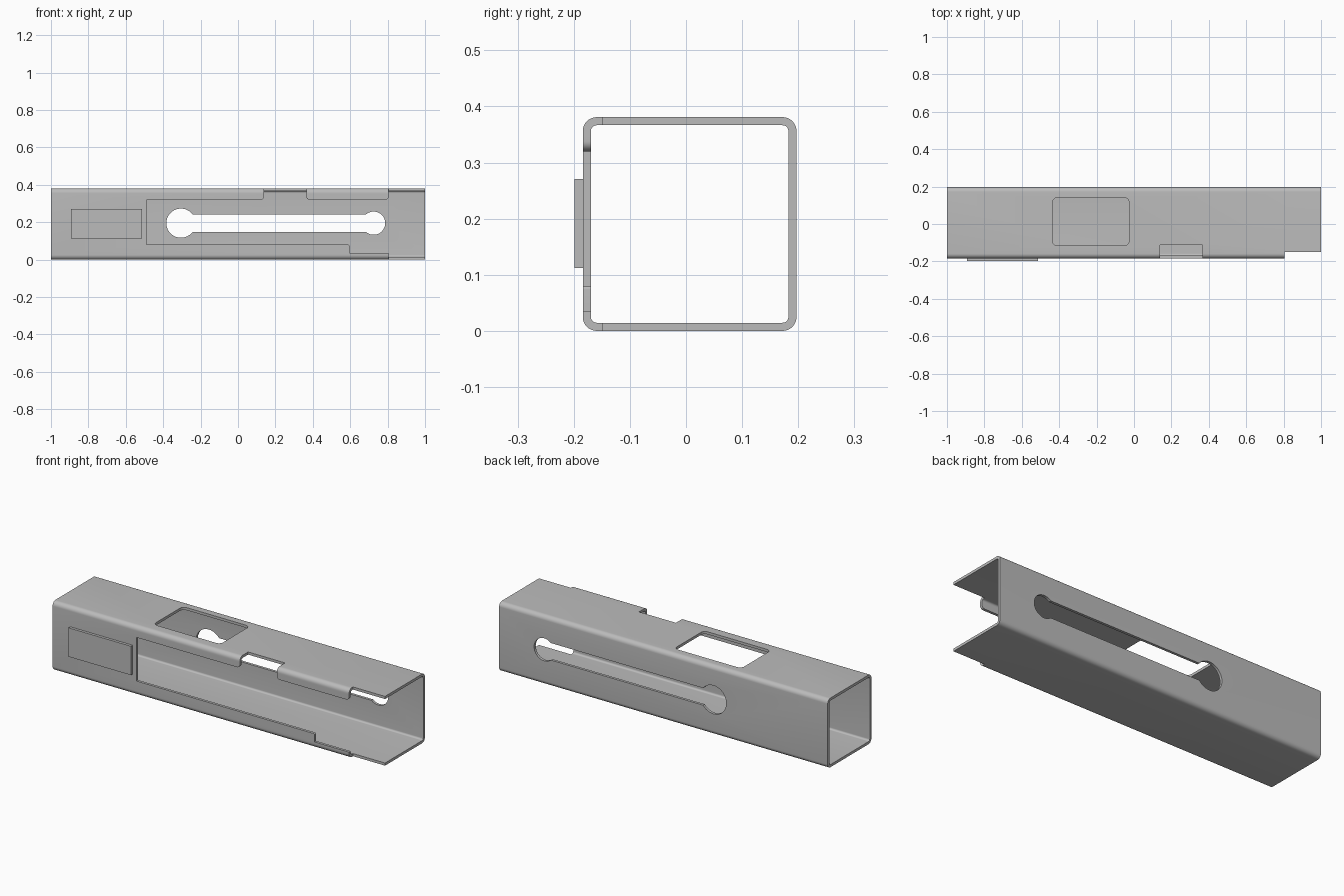
import bpy, bmesh, math
from mathutils import Vector

cube = bpy.data.objects.get("Cube")
if cube:
    bpy.data.objects.remove(cube, do_unlink=True)

steel = bpy.data.materials.new("plain grey steel")
steel.use_nodes = True
GREY = (0.5, 0.5, 0.5, 1)
steel.diffuse_color = GREY
steel.node_tree.nodes["Principled BSDF"].inputs["Base Color"].default_value = GREY


def rounded(corners, steps=8):
    """Outline from (u, v, radius) corners, each filleted with an arc."""
    out = []
    for i, (u, v, r) in enumerate(corners):
        p = Vector((u, v))
        if r == 0:
            out.append(p)
            continue
        a = (Vector(corners[i - 1][:2]) - p).normalized()
        b = (Vector(corners[(i + 1) % len(corners)][:2]) - p).normalized()
        centre = p + (a + b) * r
        for k in range(steps + 1):
            t = k / steps * math.pi / 2
            out.append(centre - b * r * math.cos(t) - a * r * math.sin(t))
    return out


def rect(u0, u1, v0, v1, r=0):
    return rounded([(u0, v0, r), (u1, v0, r), (u1, v1, r), (u0, v1, r)])


def place(p, axis, d):
    return {"x": (d, p[0], p[1]), "y": (p[0], d, p[1]), "z": (p[0], p[1], d)}[axis]


def finish(name, bm):
    bmesh.ops.recalc_face_normals(bm, faces=bm.faces)
    mesh = bpy.data.meshes.new(name)
    bm.to_mesh(mesh)
    bm.free()
    mesh.materials.append(steel)
    obj = bpy.data.objects.new(name, mesh)
    bpy.context.collection.objects.link(obj)
    return obj


def prism(name, outline, axis, lo, hi):
    bm = bmesh.new()
    rings = [[bm.verts.new(place(p, axis, d)) for p in outline] for d in (lo, hi)]
    n = len(outline)
    for ring in rings:
        bm.faces.new(ring)
    for i in range(n):
        j = (i + 1) % n
        bm.faces.new((rings[0][i], rings[0][j], rings[1][j], rings[1][i]))
    return finish(name, bm)


def tube(name, outer, inner, lo, hi):
    bm = bmesh.new()
    rings = [[bm.verts.new(place(p, "x", d)) for p in outline]
             for outline, d in ((outer, lo), (outer, hi), (inner, hi), (inner, lo))]
    n = len(outer)
    for k in range(4):
        a, b = rings[k], rings[(k + 1) % 4]
        for i in range(n):
            j = (i + 1) % n
            bm.faces.new((a[i], a[j], b[j], b[i]))
    return finish(name, bm)


def keyhole(left, left_r, right, right_r, z, half, steps=32):
    """Slot with a round hole at each end."""
    out = []
    for cx, r, start in ((left, left_r, 0), (right, right_r, math.pi)):
        a = math.asin(half / r)
        for k in range(steps + 1):
            t = start + a + (2 * math.pi - 2 * a) * k / steps
            out.append((cx + r * math.cos(t), z + r * math.sin(t)))
    return out


# Square tube with rounded edges
FRONT, BACK, TOP, WALL, RAD = -0.184, 0.197, 0.381, 0.0145, 0.025
channel = tube("square_channel",
               rect(FRONT, BACK, 0, TOP, RAD),
               rect(FRONT + WALL, BACK - WALL, WALL, TOP - WALL, RAD - WALL), -1, 1)

# Stepped front opening, with rounded wall corners at the notch and the open end
opening = rounded([
    (-0.49, 0.08, 0), (0.595, 0.08, 0.006), (0.595, 0.035, 0), (0.9, 0.035, 0),
    (0.9, 0.35, 0), (0.805, 0.35, 0), (0.805, 0.32, 0.018), (0.365, 0.32, 0.018),
    (0.365, 0.35, 0), (0.14, 0.35, 0), (0.14, 0.32, 0.018), (-0.49, 0.32, 0)])

cutters = [
    prism("front_opening_cutter", opening, "y", -0.3, -0.16),
    prism("top_notch_cutter", rect(0.14, 0.365, -0.3, -0.112), "z", 0.34, 0.5),
    prism("open_end_cutter", rect(0.805, 1.1, -0.3, -0.15), "z", -0.1, 0.5),
    prism("top_window_cutter", rect(-0.435, -0.027, -0.116, 0.141, 0.025), "z", 0.3, 0.5),
    prism("back_slot_cutter", keyhole(-0.305, 0.078, 0.725, 0.062, 0.195, 0.047),
          "y", 0.1, 0.3),
]

bpy.context.view_layer.objects.active = channel
for cutter in cutters:
    cutter.hide_render = True
    mod = channel.modifiers.new(cutter.name, "BOOLEAN")
    mod.operation = "DIFFERENCE"
    mod.solver = "EXACT"
    mod.object = cutter
    bpy.ops.object.modifier_apply(modifier=mod.name)
for cutter in cutters:
    bpy.data.objects.remove(cutter, do_unlink=True)

# Raised pad on the front wall
pad = prism("front_pad", rect(-0.893, -0.512, 0.112, 0.271), "y", -0.199, -0.182)

bpy.ops.object.select_all(action="DESELECT")
for obj in (channel, pad):
    obj.select_set(True)
bpy.ops.object.shade_smooth_by_angle(angle=math.radians(30))
